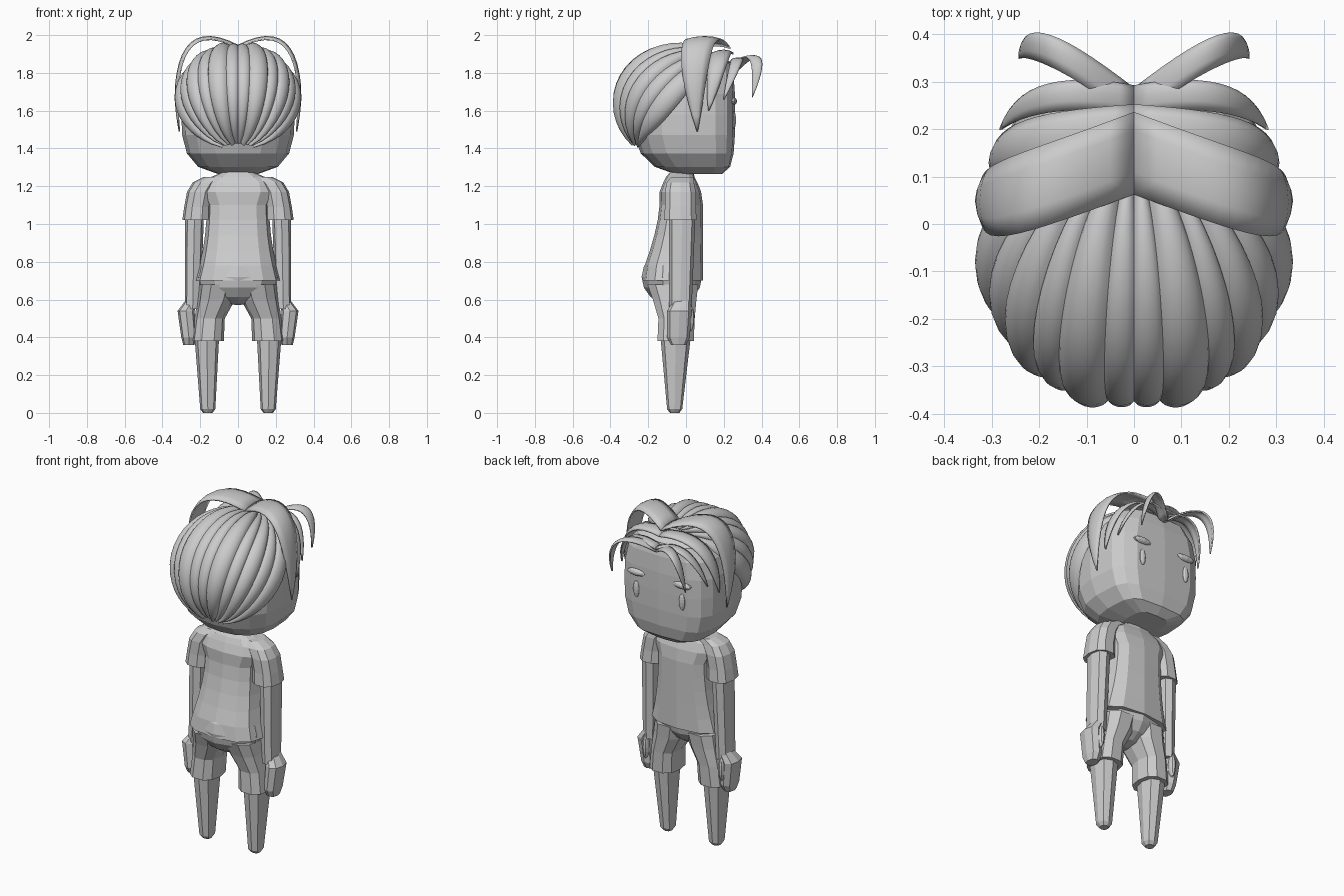
import bpy, bmesh
from math import sin, cos, pi, radians, copysign
from mathutils import Vector

if "Cube" in bpy.data.objects:
    bpy.data.objects.remove(bpy.data.objects["Cube"])

shade = 0.6
grey = bpy.data.materials.new("plain_grey")
grey.use_nodes = True
grey.diffuse_color = (shade, shade, shade, 1)
grey.node_tree.nodes["Principled BSDF"].inputs["Base Color"].default_value = (shade, shade, shade, 1)


def finish(name, bm, mirror=False, smooth=False, thickness=0):
    bmesh.ops.recalc_face_normals(bm, faces=bm.faces)
    mesh = bpy.data.meshes.new(name)
    bm.to_mesh(mesh)
    bm.free()
    part = bpy.data.objects.new(name, mesh)
    bpy.context.scene.collection.objects.link(part)
    mesh.materials.append(grey)
    if thickness:
        solid = part.modifiers.new("thickness", 'SOLIDIFY')
        solid.thickness = thickness
        solid.offset = 0
    if mirror:
        part.modifiers.new("mirror", 'MIRROR').use_mirror_merge = False
    if smooth:
        bpy.ops.object.select_all(action='DESELECT')
        bpy.context.view_layer.objects.active = part
        part.select_set(True)
        bpy.ops.object.shade_smooth_by_angle(angle=radians(40))


def skin(bm, rows, closed):
    """Join neighbouring rows of vertices with quads."""
    for lower, upper in zip(rows, rows[1:]):
        count = len(lower)
        for i in range(count if closed else count - 1):
            j = (i + 1) % count
            bm.faces.new((lower[i], lower[j], upper[j], upper[i]))


def loft(name, rings, sides=10, front=0.8, back=0.8, mirror=False):
    """Each ring is (z, centre x, centre y, half width, half depth)."""
    bm = bmesh.new()
    rows = []
    for z, x, y, wide, deep in rings:
        row = []
        for i in range(sides):
            turn = 2 * pi * i / sides
            c, s = cos(turn), sin(turn)
            power = front if s > 0 else back
            row.append(bm.verts.new((x + wide * copysign(abs(c) ** power, c),
                                     y + deep * copysign(abs(s) ** power, s), z)))
        rows.append(row)
    skin(bm, rows, True)
    bm.faces.new(rows[0])
    bm.faces.new(rows[-1])
    finish(name, bm, mirror)


def ball(name, centre, size, mirror=False):
    """Low-poly ellipsoid."""
    bm = bmesh.new()
    bmesh.ops.create_uvsphere(bm, u_segments=10, v_segments=8, radius=1)
    bmesh.ops.scale(bm, vec=size, verts=bm.verts)
    bmesh.ops.translate(bm, vec=centre, verts=bm.verts)
    finish(name, bm, mirror)


def lock(name, start, end, low, high, mirror=True):
    """Swept-back lock of hair, from the crown to the nape on an ellipsoid."""
    bm = bmesh.new()
    pole, back, side = Vector((0, 0.6, 0.8)), Vector((0, -0.8, 0.6)), Vector((1, 0, 0))
    rows = []
    for k in range(19):
        along = radians(6 + 168 * k / 18)
        row = []
        for j in range(9):
            across = radians(start + (end - start) * j / 8)
            lift = low + (high - low) * max(0, sin(pi * j / 8)) ** 0.6
            way = (pole * cos(along) + back * cos(across) * sin(along)
                   + side * sin(across) * sin(along) ** 0.6).normalized() * lift
            row.append(bm.verts.new((0.338 * way.x, 0.352 * way.y - 0.05, 0.32 * way.z + 1.65)))
        rows.append(row)
    skin(bm, rows, False)
    finish(name, bm, mirror, smooth=True)


def blade(name, root, control, tip, half_width):
    """Arched, tapering lock of the fringe along a quadratic curve."""
    bm = bmesh.new()
    root, control, tip = Vector(root), Vector(control), Vector(tip)
    middle = Vector((0, 0.05, 1.6))
    steps = 14
    rows = []
    for k in range(steps + 1):
        u = k / steps
        spine = root.lerp(control, u).lerp(control.lerp(tip, u), u)
        width = half_width * (1 - u ** 4) + 0.001
        out = (spine - middle).normalized() * min(0.015, width / 3)
        rows.append([bm.verts.new(spine + Vector((0, width * v, 0)) + out * (1 - v * v))
                     for v in (-1, -0.5, 0, 0.5, 1)])
    skin(bm, rows, False)
    finish(name, bm, mirror=True, smooth=True, thickness=0.008)


# Head: rounded block with a flat face and a jaw rising toward the nape
head_rings = []
for k in range(9):
    height = sin(radians(20 * k - 80))
    girth = (1 - abs(height) ** 3) ** (1 / 3)
    face_y, nape_y = 0.26 * girth ** 0.3, -0.28 * girth ** 1.5
    head_rings.append((1.58 + 0.32 * height, 0, (face_y + nape_y) / 2,
                       0.3 * girth, (face_y - nape_y) / 2))
loft("head", head_rings, sides=16, front=0.5, back=0.85)
loft("neck", [(z, 0, -0.02, 0.06, 0.06) for z in (1.2, 1.3)], sides=8)
ball("eyes", (0.15, 0.25, 1.55), (0.02, 0.015, 0.05), mirror=True)
ball("eyebrows", (0.15, 0.25, 1.65), (0.06, 0.02, 0.02), mirror=True)

# Swept-back hair, alternating high and low locks beside a recessed middle
lock("hair_cap", -92, 92, 0.91, 0.92, mirror=False)
lock("middle_locks", 0, 12, 0.92, 0.96)
edge = 11
for i, span in enumerate((20, 14, 18, 16, 22)):
    lock(f"back_lock_{i + 1}", edge, edge + span, 0.92, 0.98 if i % 2 else 1)
    edge += span - 2

# Fringe parted at the middle
blade("large_fringe_locks", (0, 0.15, 1.93), (0.37, 0.01, 2.13), (0.31, 0.06, 1.49), 0.085)
blade("side_fringe_locks", (0, 0.2, 1.9), (0.3, 0.18, 1.95), (0.3, 0.12, 1.6), 0.05)
blade("middle_fringe_locks", (0, 0.26, 1.84), (0.22, 0.3, 1.95), (0.28, 0.2, 1.66), 0.03)
blade("front_fringe_locks", (0, 0.25, 1.82), (0.23, 0.43, 2), (0.24, 0.35, 1.67), 0.033)

# Shirt: flares toward the hem, most of all at the back
shirt_rings = []
for k in range(6):
    flare = 1 - k / 5
    front_y, back_y = 0.09, max(-0.23, -0.14 - 0.11 * flare ** 1.5)
    shirt_rings.append((1.1 - 0.4 * flare, 0, (front_y + back_y) / 2,
                        0.165 + 0.06 * flare ** 2, (front_y - back_y) / 2))
shirt_rings += [(1.17, 0, -0.03, 0.2, 0.11), (1.22, 0, -0.03, 0.19, 0.09),
                (1.25, 0, -0.03, 0.14, 0.075), (1.28, 0, -0.02, 0.07, 0.06)]
loft("shirt_body", shirt_rings, sides=12, front=0.7, back=0.75)
loft("sleeves", [(1.02, 0.22, -0.03, 0.075, 0.09), (1.09, 0.215, -0.03, 0.07, 0.085),
                 (1.17, 0.2, -0.03, 0.07, 0.085), (1.22, 0.17, -0.03, 0.07, 0.075),
                 (1.25, 0.12, -0.02, 0.06, 0.06)], mirror=True)

# Arms, hands and thumbs
loft("arms", [(0.55, 0.24, -0.03, 0.042, 0.06), (1.06, 0.23, -0.02, 0.05, 0.07)],
     sides=8, mirror=True)
loft("hands", [(0.36, 0.26, -0.04, 0.03, 0.04), (0.4, 0.26, -0.04, 0.04, 0.06),
               (0.54, 0.275, -0.035, 0.045, 0.065), (0.6, 0.24, -0.02, 0.035, 0.045)],
     sides=8, mirror=True)
ball("thumbs", (0.25, 0.02, 0.5), (0.02, 0.025, 0.07), mirror=True)

# Shorts and tapering lower legs
ball("shorts_seat", (0, -0.075, 0.72), (0.22, 0.16, 0.15))
loft("shorts_legs", [(0.38, 0.16, -0.055, 0.085, 0.1), (0.5, 0.15, -0.05, 0.08, 0.1),
                     (0.6, 0.115, -0.06, 0.1, 0.12), (0.68, 0.1, -0.07, 0.105, 0.14)],
     mirror=True)
loft("lower_legs", [(0, 0.16, -0.06, 0.025, 0.025), (0.02, 0.16, -0.06, 0.04, 0.04),
                    (0.4, 0.165, -0.055, 0.065, 0.08)], sides=8, mirror=True)
